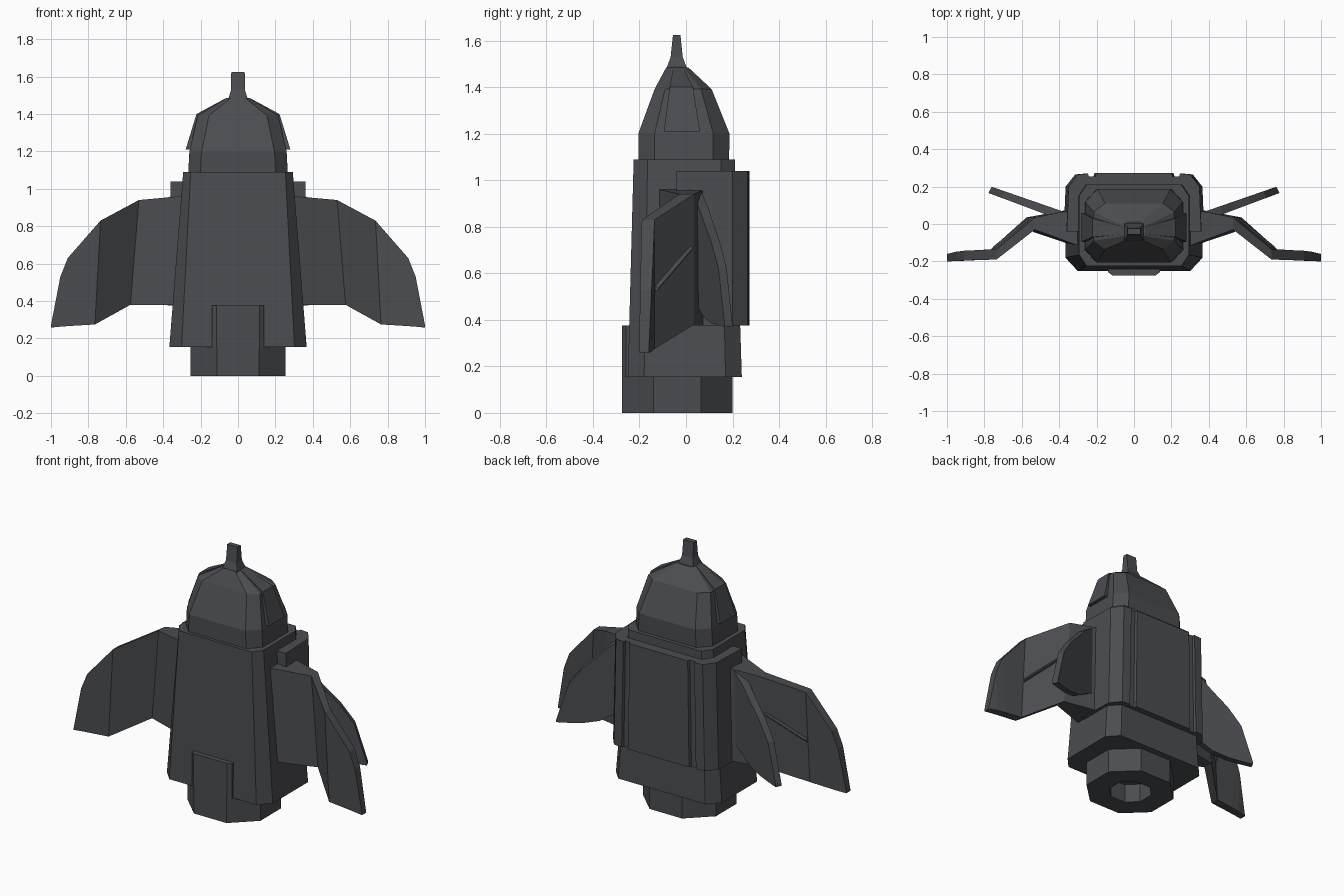
import bpy, bmesh

dark = bpy.data.materials.new("dark_grey")
dark.diffuse_color = (0.07, 0.073, 0.08, 1)


def loft(name, rings, mirror=False):
    """Skin a list of equal-length point rings and cap both ends."""
    bm = bmesh.new()
    vs = [[bm.verts.new(p) for p in r] for r in rings]
    n = len(rings[0])
    for a, b in zip(vs, vs[1:]):
        for i in range(n):
            j = (i + 1) % n
            bm.faces.new((a[i], a[j], b[j], b[i]))
    bm.faces.new(vs[0][::-1])
    bm.faces.new(vs[-1])
    bmesh.ops.recalc_face_normals(bm, faces=bm.faces)
    me = bpy.data.meshes.new(name)
    bm.to_mesh(me)
    bm.free()
    me.materials.append(dark)
    ob = bpy.data.objects.new(name, me)
    bpy.context.collection.objects.link(ob)
    if mirror:
        m = ob.modifiers.new("mirror", 'MIRROR')
        m.use_mirror_merge = False
    return ob


def octagon(z, x, y0, y1, cx, cy):
    """Rectangle with chamfered corners; cx, cy are the chamfer sizes."""
    return [(-x + cx, y0, z), (x - cx, y0, z), (x, y0 + cy, z), (x, y1 - cy, z),
            (x - cx, y1, z), (-x + cx, y1, z), (-x, y1 - cy, z), (-x, y0 + cy, z)]


def symmetric(z, half, sx=1.0):
    """Horizontal ring from its right half (front to back)."""
    right = [(x * sx, y, z) for x, y in half]
    return right + [(-x, y, z) for x, y, z in reversed(right)]


# tapered body
loft("body", [octagon(0.155, 0.367, -0.25, 0.24, 0.065, 0.07),
              octagon(1.09, 0.293, -0.225, 0.21, 0.04, 0.06)])

# nozzle with a recessed opening below
loft("nozzle", [octagon(0.12, 0.12, -0.15, 0.08, 0.065, 0.065),
                octagon(0.0, 0.12, -0.15, 0.08, 0.065, 0.065),
                octagon(0.0, 0.253, -0.275, 0.20, 0.14, 0.135),
                octagon(0.2, 0.253, -0.275, 0.20, 0.14, 0.135)])

# front tab above the nozzle
tab = [(0.115, -0.275), (0.14, -0.257), (0.14, -0.2)]
loft("front_tab", [symmetric(z, tab) for z in (0.155, 0.375)])

# back shell with two vertical grooves
shell = [(0.365, -0.04), (0.355, 0.2), (0.305, 0.265), (0.25, 0.27), (0.245, 0.255),
         (0.21, 0.255), (0.205, 0.272)]
loft("back_shell", [symmetric(0.375, shell, 1.03), symmetric(1.04, shell, 0.985)])

# domed head
loft("head", [octagon(1.07, 0.267, -0.205, 0.185, 0.065, 0.07),
              octagon(1.2, 0.26, -0.205, 0.187, 0.065, 0.07),
              octagon(1.392, 0.215, -0.135, 0.11, 0.06, 0.045),
              octagon(1.485, 0.06, -0.085, 0.01, 0.02, 0.02)])

# top stem
loft("stem", [[(-x, -0.04 - y, z), (x, -0.04 - y, z), (x, -0.04 + y, z), (-x, -0.04 + y, z)]
              for z, x, y in ((1.47, 0.055, 0.048), (1.53, 0.037, 0.026), (1.625, 0.036, 0.016))])

# raised plates on the sides of the head
loft("head_plate", [[(x - 0.05, a, z - d), (x, a, z), (x, b, z), (x - 0.05, b, z - d)]
                    for z, x, a, b, d in ((1.21, 0.28, -0.095, 0.06, 0.0),
                                          (1.40, 0.222, -0.07, 0.03, 0.03),
                                          (1.487, 0.06, -0.055, -0.015, 0.05))], True)

# folded front wings: top x, top z, bottom x, bottom z, front y, back y
wing = [(0.26, 0.965, 0.28, 0.38, -0.13, 0.09),
        (0.53, 0.94, 0.575, 0.38, -0.03, 0.035),
        (0.735, 0.83, 0.765, 0.275, -0.19, -0.135),
        (0.91, 0.63, 0.88, 0.268, -0.195, -0.143),
        (0.95, 0.53, 0.94, 0.264, -0.198, -0.148),
        (1.0, 0.27, 1.0, 0.258, -0.2, -0.16)]
loft("wing", [[(tx, f, tz), (tx, b, tz), (bx, b, bz), (bx, f, bz)]
              for tx, tz, bx, bz, f, b in wing], True)

# slim diagonal ridge on the rear of each wing
loft("wing_ridge", [[(x, y - 0.02, z), (x + 0.006, y + 0.006, z - 0.02),
                     (x + 0.006, y + 0.006, z - 0.025), (x, y - 0.02, z - 0.045)]
                    for x, y, z in ((0.56, 0.025, 0.73), (0.745, -0.125, 0.555))], True)

# rear fins, swept back and notched below: x, top z, bottom z
fin = [(0.32, 0.97, 0.52), (0.40, 0.94, 0.49), (0.47, 0.885, 0.45), (0.53, 0.82, 0.41),
       (0.62, 0.73, 0.385), (0.70, 0.62, 0.375), (0.77, 0.385, 0.37)]
rings = []
for x, t, b in fin:
    y = 0.035 + (x - 0.36) * 0.36
    h = 0.022 - 0.012 * (x - 0.32)
    rings.append([(x + h / 2, y - h, t), (x - h / 2, y + h, t),
                  (x - h / 2, y + h, b), (x + h / 2, y - h, b)])
loft("rear_fin", rings, True)
